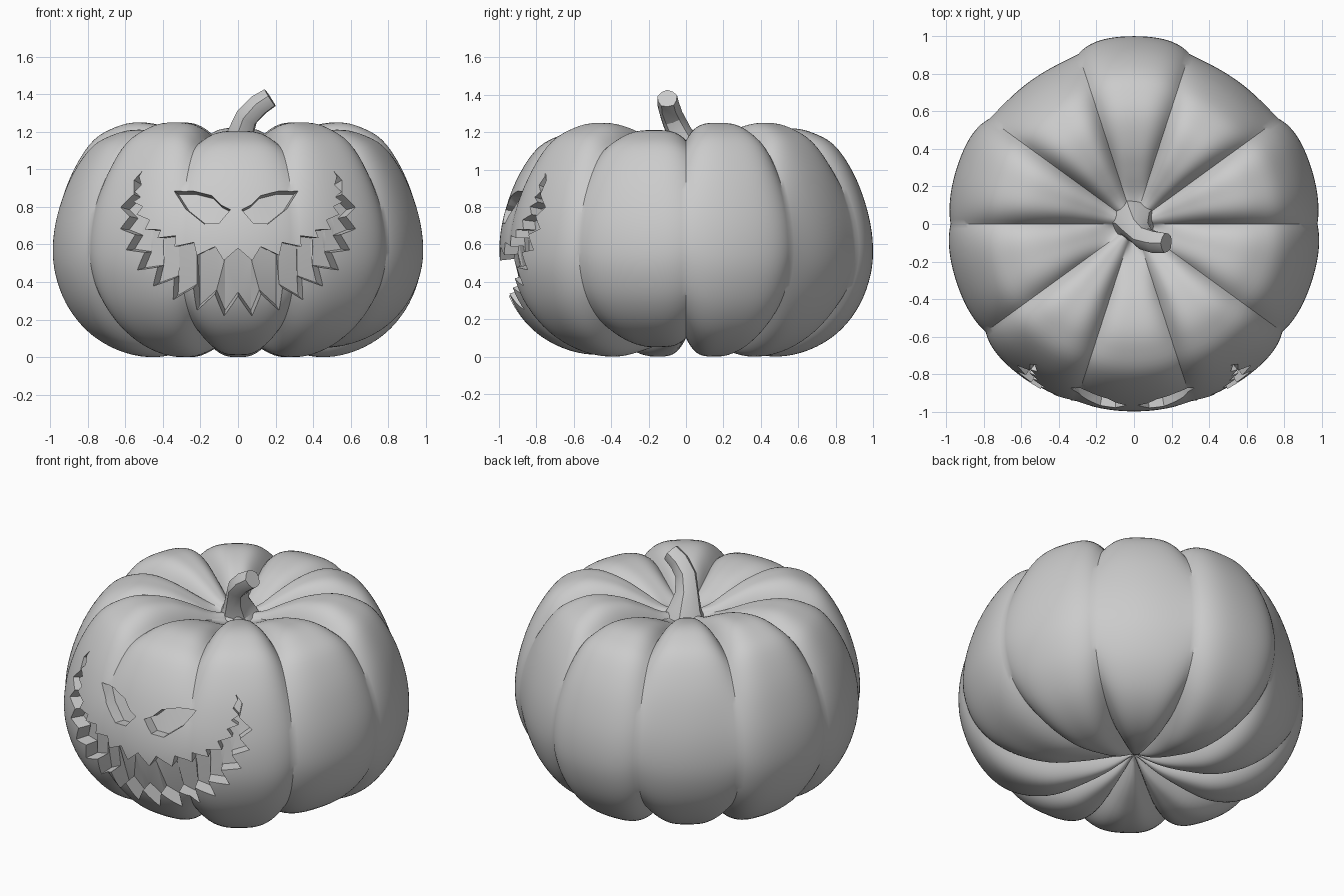
import bpy, bmesh, math
from mathutils import Vector
from mathutils.bvhtree import BVHTree

if "Cube" in bpy.data.objects:
    bpy.data.objects.remove(bpy.data.objects["Cube"])

skin = bpy.data.materials.new("plain_grey")
skin.diffuse_color = (0.6, 0.6, 0.6, 1)
skin.use_nodes = True
skin.node_tree.nodes["Principled BSDF"].inputs["Base Color"].default_value = skin.diffuse_color


def spline(pts, t):
    """Catmull-Rom point at t in 0..1 along a point list."""
    n = len(pts) - 1
    i = min(int(t * n), n - 1)
    w = t * n - i
    a, b, c, d = [Vector(pts[min(max(j, 0), n)]) for j in (i - 1, i, i + 1, i + 2)]
    return 0.5 * (2 * b + (c - a) * w + (2 * a - 5 * b + 4 * c - d) * w * w
                  + (3 * b - a - 3 * c + d) * w ** 3)


def make_object(name, bm):
    bmesh.ops.recalc_face_normals(bm, faces=bm.faces)
    if bm.calc_volume(signed=True) < 0:
        bmesh.ops.reverse_faces(bm, faces=bm.faces)
    me = bpy.data.meshes.new(name)
    bm.to_mesh(me)
    ob = bpy.data.objects.new(name, me)
    bpy.context.collection.objects.link(ob)
    me.materials.append(skin)
    return ob


def loft(bm, rings):
    """Join closed rings of points and close both ends with fans."""
    vs = [[bm.verts.new(p) for p in r] for r in rings]
    n = len(vs[0])
    for a, b in zip(vs, vs[1:]):
        for i in range(n):
            j = (i + 1) % n
            bm.faces.new((a[i], a[j], b[j], b[i]))
    for ring in (vs[0], vs[-1]):
        mid = bm.verts.new(sum((v.co for v in ring), Vector()) / n)
        for i in range(n):
            bm.faces.new((ring[i], ring[(i + 1) % n], mid))


def smooth(ob, angle):
    bpy.ops.object.select_all(action='DESELECT')
    ob.select_set(True)
    bpy.context.view_layer.objects.active = ob
    bpy.ops.object.shade_smooth_by_angle(angle=math.radians(angle))


# Pumpkin body: ten ribs blended between a crest profile and a groove profile (r, z)
CREST = [(.03, .15), (.15, .08), (.3, .03), (.48, .0), (.65, .035), (.8, .125), (.91, .26),
         (.973, .42), (.99, .58), (.965, .77), (.895, .98), (.79, 1.15), (.67, 1.225),
         (.55, 1.25), (.4, 1.225), (.27, 1.17), (.15, 1.11), (.04, 1.09)]
GROOVE = [(.03, .16), (.15, .14), (.3, .115), (.46, .10), (.62, .125), (.77, .2), (.875, .31),
          (.933, .44), (.953, .59), (.925, .77), (.85, .95), (.745, 1.09), (.62, 1.145),
          (.5, 1.155), (.38, 1.135), (.26, 1.11), (.15, 1.085), (.04, 1.08)]
RIB_WIDE = [1.0, .95, 1.01, .95, 1.0, 1.005, 1.02, 1.008, 1.02, 1.005]
RIB_HIGH = [1.0, 1.0, .955, 1.0, 1.0, .94, 1.0, .93, 1.0, .94]
RIB_LOW = [0, 0, 0, 0, 0, 0, 0, .01, 0, .05]
GROOVE_WIDE = [1.025, 1, 1, 1, 1, 1.025, 1.025, 1.04, 1.04, 1.025]
SEG, ROWS = 24, 72


def body_ring(t):
    crest, groove = spline(CREST, t), spline(GROOVE, t)
    power = 2.2 + 1.8 * math.sin(math.pi * t)
    ring = []
    for i in range(10 * SEG):
        k, s = divmod(i, SEG)
        u = 2 * s / SEG - 1
        f = abs(u) ** power
        g = GROOVE_WIDE[k if u < 0 else (k + 1) % 10]
        if crest.y < .6:
            z = crest.y + RIB_LOW[k] * (.6 - crest.y) / .6
        else:
            z = .6 + (crest.y - .6) * RIB_HIGH[k]
        r = crest.x * RIB_WIDE[k] * (1 - f) + groove.x * g * f
        z = z * (1 - f) + groove.y * f
        a = math.tau * i / (10 * SEG)
        ring.append((r * math.cos(a), r * math.sin(a), z))
    return ring


bm = bmesh.new()
loft(bm, [body_ring(j / ROWS) for j in range(ROWS + 1)])
bm.normal_update()
tree = BVHTree.FromBMesh(bm)
body = make_object("pumpkin_body", bm)

# Carved face: cutters run from outside the skin toward the pumpkin's middle
CENTRE = Vector((0, 0, .62))


def on_skin(x, z, k):
    hit = tree.ray_cast(Vector((x, -3, z)), Vector((0, 1, 0)))[0]
    return CENTRE + (hit - CENTRE) * k


def carve(name, upper, lower, depth):
    """Cut the band between two equally long outlines that share both end points."""
    cb = bmesh.new()
    layers = []
    for k in (1.15, depth):
        up = [cb.verts.new(on_skin(x, z, k)) for x, z in upper]
        lo = [up[0]] + [cb.verts.new(on_skin(x, z, k)) for x, z in lower[1:-1]] + [up[-1]]
        for i in range(len(up) - 1):
            quad = [up[i], up[i + 1], lo[i + 1], lo[i]]
            cb.faces.new(list(dict.fromkeys(quad)))
        layers.append((up, lo))
    for side in (0, 1):
        a, b = layers[0][side], layers[1][side]
        for i in range(len(a) - 1):
            cb.faces.new((a[i], a[i + 1], b[i + 1], b[i]))
    bmesh.ops.triangulate(cb, faces=cb.faces)
    cutter = make_object(name, cb)
    cutter.hide_render = True
    # use the first solver that leaves the body whole
    before = len(body.data.polygons)
    for solver in ('EXACT', 'MANIFOLD', 'FLOAT'):
        mod = body.modifiers.new(name, 'BOOLEAN')
        mod.operation, mod.solver, mod.object = 'DIFFERENCE', solver, cutter
        bpy.context.view_layer.update()
        deps = bpy.context.evaluated_depsgraph_get()
        cut = bpy.data.meshes.new_from_object(body.evaluated_get(deps))
        body.modifiers.remove(mod)
        if len(cut.polygons) > .8 * before:
            body.data = cut
            break
    bpy.data.objects.remove(cutter)


# Eyes
EYE_UP = [(.33, .885), (.23, .885), (.13, .86), (.08, .81), (.03, .785)]
EYE_LOW = [(.33, .885), (.27, .79), (.17, .71), (.09, .715), (.03, .785)]
for name, side in (("right_eye_cutter", 1), ("left_eye_cutter", -1)):
    carve(name, *[[(side * x - .01, z) for x, z in e] for e in (EYE_UP, EYE_LOW)], .93)

# Grinning mouth with zigzag teeth
MOUTH_UP = [(0, .545), (.2, .57), (.36, .63), (.47, .69), (.53, .8), (.535, .88), (.51, .99)]
MOUTH_LOW = [(0, .27), (.2, .3), (.37, .38), (.5, .49), (.58, .64), (.6, .8), (.51, .99)]
TEETH = 36


def zigzag(half, amp):
    full = [(-x, z) for x, z in half[:0:-1]] + half
    out = []
    for i in range(TEETH + 1):
        p = spline(full, i / TEETH)
        if 0 < i < TEETH:
            away = (p - Vector((0, .85))).normalized()
            fade = 1 - .8 * abs(2 * i / TEETH - 1) ** 2
            p = p + away * amp * fade * (1 if i % 2 else -1)
        out.append((p.x, p.y))
    return out


carve("mouth_cutter", zigzag(MOUTH_UP, .035), zigzag(MOUTH_LOW, .055), .925)
smooth(body, 32)

# Stem: bent, tapering, faceted stalk (centre, radius)
STEM = [((0, .01, 1.05), .125), ((.0, .005, 1.11), .095), ((.015, -.035, 1.19), .068),
        ((.05, -.075, 1.28), .06), ((.11, -.095, 1.34), .058), ((.172, -.1, 1.38), .053)]
sb = bmesh.new()
rings = []
for i, (c, r) in enumerate(STEM):
    c = Vector(c)
    d = Vector(STEM[min(i + 1, 5)][0]) - Vector(STEM[max(i - 1, 0)][0])
    q = Vector((0, 0, 1)).rotation_difference(d)
    rings.append([c + q @ Vector((math.cos(math.tau * s / 10), math.sin(math.tau * s / 10), 0))
                  * r * (1.05 if s % 2 else .97) for s in range(10)])
loft(sb, rings)
smooth(make_object("stem", sb), 25)
